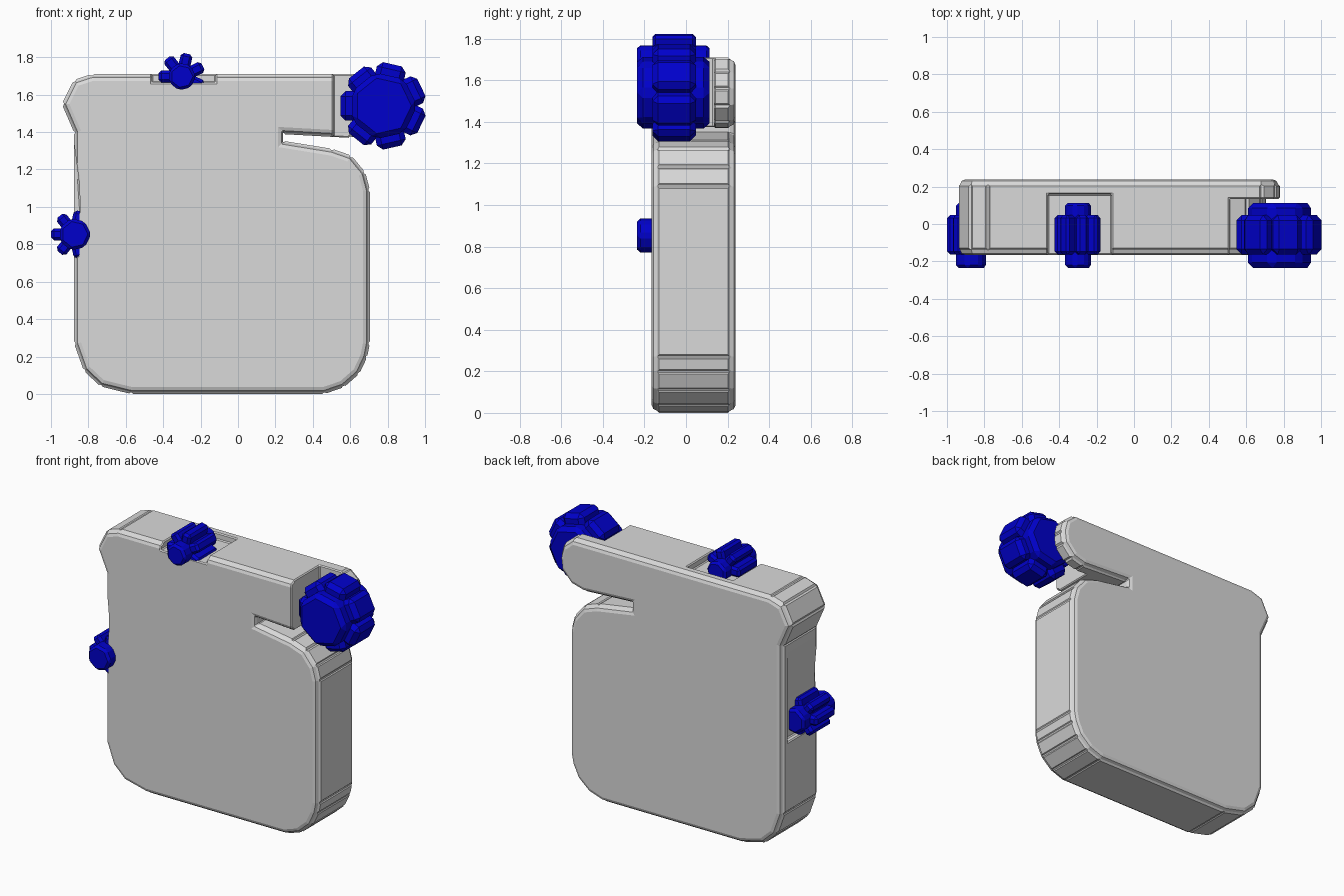
import bpy, bmesh, math

if "Cube" in bpy.data.objects:
    bpy.data.objects.remove(bpy.data.objects["Cube"], do_unlink=True)


def material(name, rgb):
    mat = bpy.data.materials.new(name)
    mat.use_nodes = True
    colour = (*rgb, 1)
    mat.diffuse_color = colour
    mat.node_tree.nodes["Principled BSDF"].inputs["Base Color"].default_value = colour
    return mat


grey = material("light_grey", (0.7, 0.7, 0.7))
blue = material("blue", (0.0, 0.0, 0.6))


def add_prism(bm, points, y0, y1):
    """Extrude an outline in x and z from y0 to y1."""
    face = bm.faces.new([bm.verts.new((x, y0, z)) for x, z in points])
    moved = bmesh.ops.extrude_face_region(bm, geom=[face])["geom"]
    verts = [v for v in moved if isinstance(v, bmesh.types.BMVert)]
    bmesh.ops.translate(bm, verts=verts, vec=(0, y1 - y0, 0))


def raise_panels(bm):
    """Chamfer the front and back rims, then raise a panel on each rim face."""
    rims = [e for e in bm.edges if any(abs(f.normal.y) > 0.9 for f in e.link_faces)]
    bmesh.ops.bevel(bm, geom=rims, offset=0.026, segments=2, profile=0.5,
                    affect="EDGES", clamp_overlap=True)
    bm.normal_update()
    sides = [f for f in bm.faces if abs(f.normal.y) < 0.05
             and min(e.calc_length() for e in f.edges) > 0.07]
    bmesh.ops.inset_individual(bm, faces=sides, thickness=0.014, depth=0.011)


def make_object(name, prisms, mat, finish=None):
    bm = bmesh.new()
    for points, y0, y1 in prisms:
        add_prism(bm, points, y0, y1)
    bmesh.ops.recalc_face_normals(bm, faces=bm.faces[:])
    if finish:
        finish(bm)
    mesh = bpy.data.meshes.new(name)
    bm.to_mesh(mesh)
    bm.free()
    mesh.materials.append(mat)
    obj = bpy.data.objects.new(name, mesh)
    bpy.context.collection.objects.link(obj)
    return obj


def bevel(obj, width, angle):
    mod = obj.modifiers.new("chamfer", "BEVEL")
    mod.width = width
    mod.segments = 1
    mod.limit_method = "ANGLE"
    mod.angle_limit = math.radians(angle)


def rectangle(x0, x1, z0, z1):
    return [(x0, z0), (x1, z0), (x1, z1), (x0, z1)]


# Flat body with a slot below the upper arm and a bulge at the upper left
outline = [
    (-0.57, 0.011), (0.46, 0.011), (0.56, 0.045), (0.64, 0.115), (0.68, 0.2),
    (0.694, 0.27), (0.694, 1.09), (0.67, 1.18), (0.6, 1.265), (0.5, 1.3),
    (0.24, 1.342), (0.24, 1.4), (0.6, 1.38), (0.69, 1.405), (0.76, 1.48),
    (0.77, 1.56), (0.75, 1.64), (0.68, 1.699), (-0.78, 1.699), (-0.87, 1.67),
    (-0.93, 1.55), (-0.865, 1.4), (-0.865, 0.27), (-0.815, 0.13), (-0.73, 0.05),
]
body = make_object("body", [(outline, -0.165, 0.238)], grey, raise_panels)

# Recesses that hold the three knobs; the side one fades out towards the top
recesses = {
    "arm_recess": (rectangle(0.51, 1.2, 1.35, 2), 0.135),
    "top_recess": (rectangle(-0.46, -0.12, 1.665, 2), 0.16),
    "side_recess": ([(-1.2, 0.7), (-0.842, 0.74), (-0.842, 1.0),
                     (-0.852, 1.15), (-0.882, 1.38), (-1.2, 1.38)], 0.17),
}
for name, (points, depth) in recesses.items():
    cutter = make_object(name + "_cutter", [(points, -0.4, depth)], grey)
    cutter.hide_render = True
    cutter.hide_viewport = True
    cut = body.modifiers.new(name, "BOOLEAN")
    cut.operation = "DIFFERENCE"
    cut.solver = "EXACT"
    cut.object = cutter
bevel(body, 0.015, 65)


# Toothed knobs: a seven-sided hub with a tooth on every side
def knob(name, x, z, hub, outer, tooth_width, chamfer, teeth=7):
    step = math.tau / teeth
    corner = hub / math.cos(step / 2)

    def polar(angle, along, across=0):
        c, s = math.cos(angle), math.sin(angle)
        return (x + along * c - across * s, z + along * s + across * c)

    angles = [math.pi + i * step for i in range(teeth)]
    prisms = [([polar(a + step / 2, corner) for a in angles], -0.235, 0.113)]
    half = tooth_width / 2
    for a in angles:
        tooth = [polar(a, hub * 0.6, -half), polar(a, outer, -half),
                 polar(a, outer, half), polar(a, hub * 0.6, half)]
        prisms.append((tooth, -0.162, 0.047))
    bevel(make_object(name, prisms, blue), chamfer, 40)


knob("large_knob", 0.775, 1.54, 0.165, 0.228, 0.158, 0.028)
knob("top_knob", -0.3, 1.697, 0.068, 0.125, 0.064, 0.015)
knob("side_knob", -0.873, 0.853, 0.079, 0.127, 0.064, 0.016)
